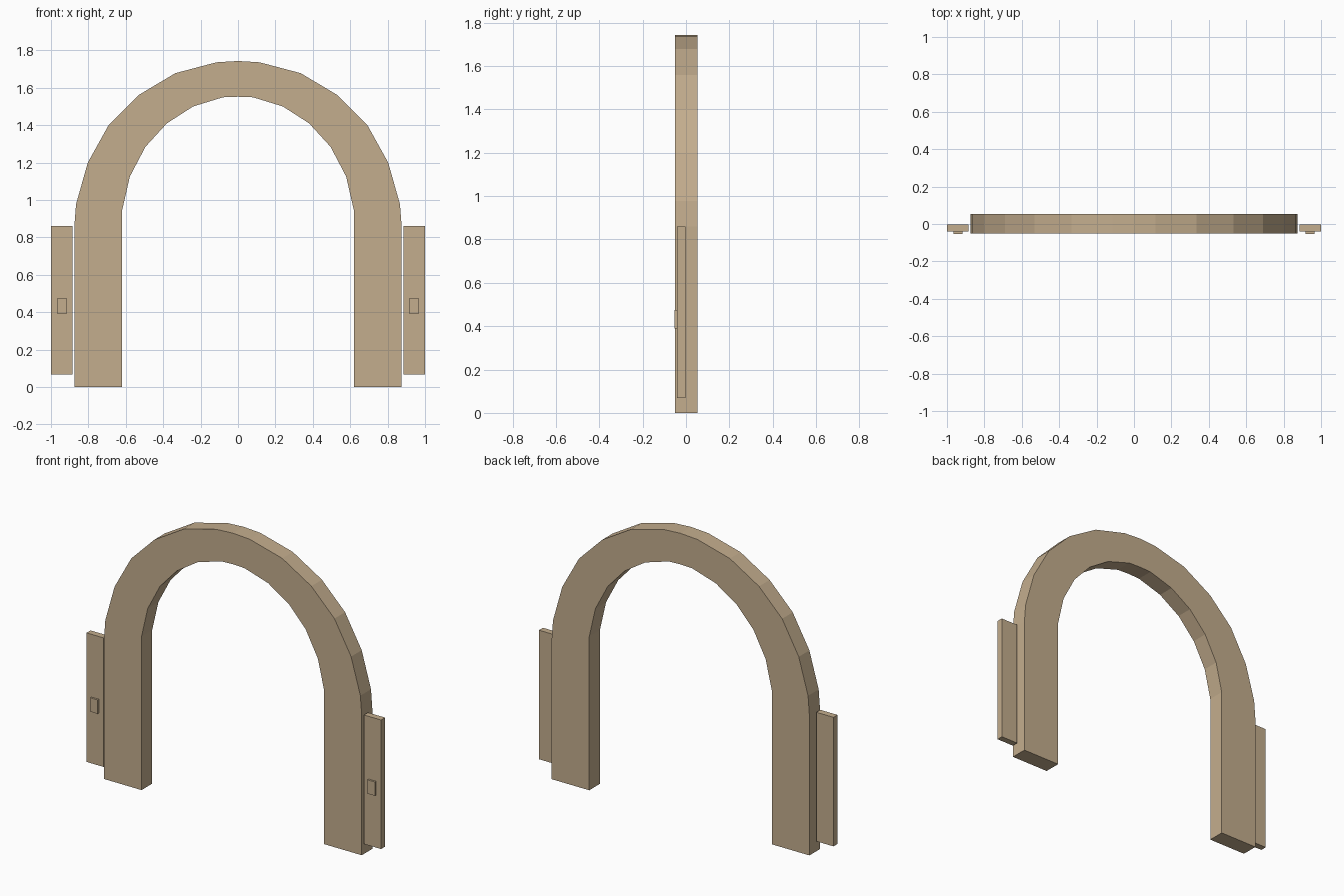
import bpy, bmesh

if "Cube" in bpy.data.objects:
    bpy.data.objects.remove(bpy.data.objects["Cube"])

mat = bpy.data.materials.new("tan_stone")
mat.diffuse_color = (0.55, 0.42, 0.27, 1)
mat.use_nodes = True
mat.node_tree.nodes["Principled BSDF"].inputs["Base Color"].default_value = mat.diffuse_color


def finish(name, bm):
    bmesh.ops.recalc_face_normals(bm, faces=bm.faces)
    me = bpy.data.meshes.new(name)
    bm.to_mesh(me)
    bm.free()
    me.materials.append(mat)
    ob = bpy.data.objects.new(name, me)
    bpy.context.collection.objects.link(ob)
    return ob


def box(name, x0, x1, y0, y1, z0, z1):
    bm = bmesh.new()
    bmesh.ops.create_cube(bm, size=1)
    for v in bm.verts:
        v.co = ((x0 + x1) / 2 + v.co.x * (x1 - x0),
                (y0 + y1) / 2 + v.co.y * (y1 - y0),
                (z0 + z1) / 2 + v.co.z * (z1 - z0))
    return finish(name, bm)


# Arch: right half of the outer and inner outlines, from the floor to the crown
outer = [(0.875, 0), (0.875, 0.86), (0.866, 0.977), (0.803, 1.2), (0.69, 1.403),
         (0.533, 1.56), (0.335, 1.678), (0.115, 1.736), (0, 1.743)]
inner = [(0.62, 0), (0.62, 0.943), (0.578, 1.126), (0.495, 1.284), (0.38, 1.41),
         (0.24, 1.5), (0.08, 1.549), (0, 1.552)]


def full(half):
    return half + [(-x, z) for x, z in reversed(half[:-1])]


bm = bmesh.new()
outline = full(outer) + full(inner)[::-1]
face = bm.faces.new([bm.verts.new((x, -0.05, z)) for x, z in outline])
ext = bmesh.ops.extrude_face_region(bm, geom=[face], use_keep_orig=True)
moved = [g for g in ext["geom"] if isinstance(g, bmesh.types.BMVert)]
bmesh.ops.translate(bm, verts=moved, vec=(0, 0.103, 0))
bmesh.ops.triangulate(bm, faces=[f for f in bm.faces if len(f.verts) > 4])
finish("arch_frame", bm)

# Side panels, each with a small button on the front
for side, s in (("left", -1), ("right", 1)):
    a, b = sorted((s * 0.884, s * 1.0))
    box(side + "_panel", a, b, -0.041, -0.002, 0.068, 0.86)
    a, b = sorted((s * 0.916, s * 0.966))
    box(side + "_button", a, b, -0.053, -0.041, 0.39, 0.475)
